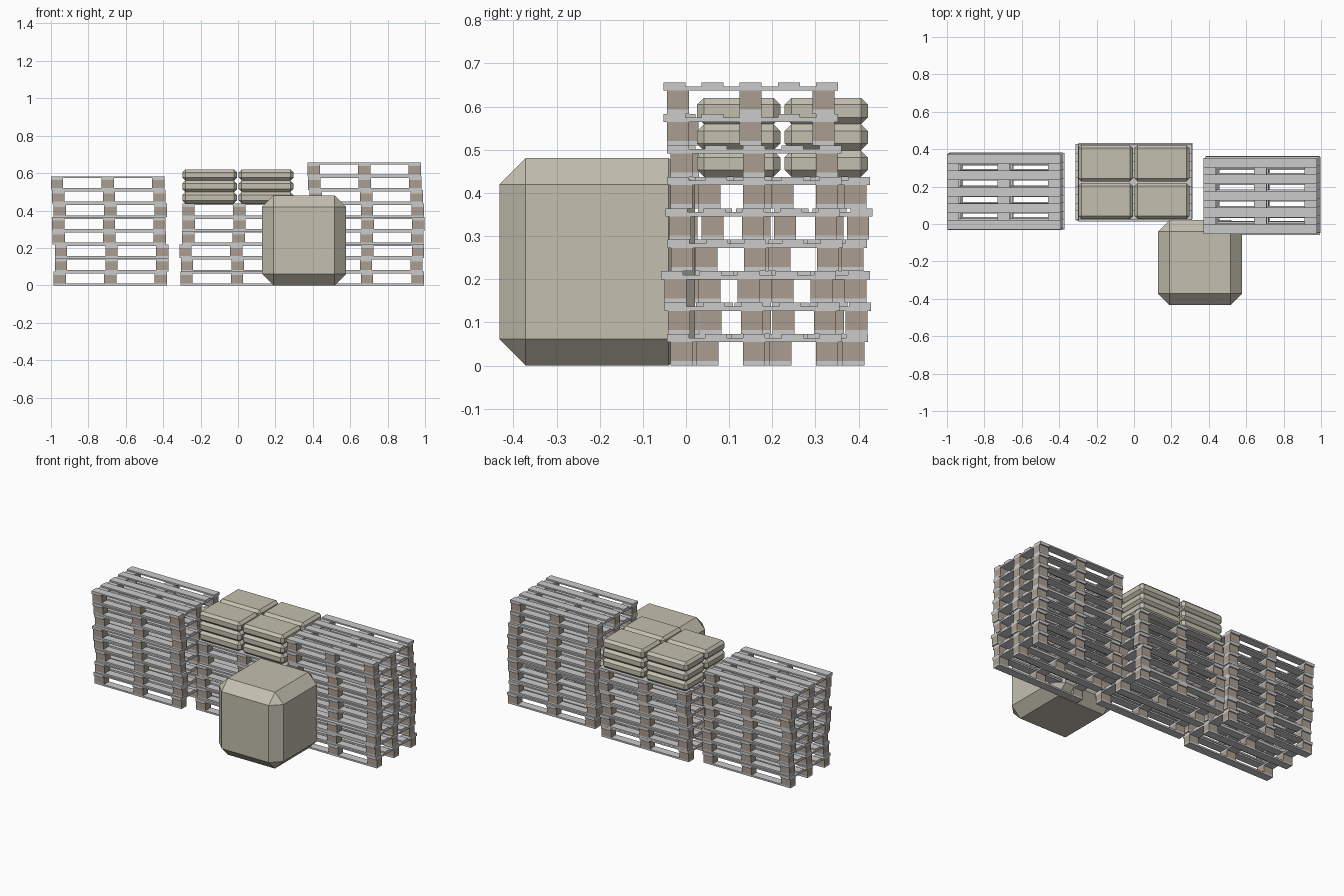
import bpy, bmesh
from mathutils import Matrix, Vector

if "Cube" in bpy.data.objects:
    bpy.data.objects.remove(bpy.data.objects["Cube"])


def material(name, rgb):
    m = bpy.data.materials.new(name)
    m.diffuse_color = (*rgb, 1)
    m.use_nodes = True
    m.node_tree.nodes["Principled BSDF"].inputs["Base Color"].default_value = m.diffuse_color
    return m


GREY_WOOD = material("grey_wood", (0.55, 0.54, 0.53))
BROWN_WOOD = material("brown_wood", (0.40, 0.34, 0.28))
SACK = material("sack_cloth", (0.55, 0.52, 0.43))


def add_box(bm, centre, size, mat=0):
    m = Matrix.Translation(Vector(centre)) @ Matrix.Diagonal((*size, 1))
    verts = bmesh.ops.create_cube(bm, size=1, matrix=m)["verts"]
    for f in {f for v in verts for f in v.link_faces}:
        f.material_index = mat


def to_mesh(bm, name, mats):
    me = bpy.data.meshes.new(name)
    bm.to_mesh(me)
    bm.free()
    for m in mats:
        me.materials.append(m)
    return me


def place(name, mesh, loc):
    ob = bpy.data.objects.new(name, mesh)
    ob.location = loc
    bpy.context.collection.objects.link(ob)


# Pallet: skids, blocks, cross boards, deck slats
L, W, H = 0.607, 0.405, 0.0729
BX, BY = 0.066, 0.051


def pallet_mesh():
    bm = bmesh.new()
    for j in (-1, 0, 1):
        y = j * 0.169
        add_box(bm, (0, y, 0.005), (L, BY, 0.010))
        for i in (-1, 0, 1):
            add_box(bm, (i * (L - BX) / 2, y, 0.032), (BX, BY, 0.044), 1)
    for i in (-1, 0, 1):
        add_box(bm, (i * (L - BX) / 2, 0, 0.059), (BX, W, 0.010))
    for j in range(-2, 3):
        add_box(bm, (0, j * (W - BY) / 4, (0.064 + H) / 2), (L, BY, H - 0.064))
    return to_mesh(bm, "pallet", [GREY_WOOD, BROWN_WOOD])


# Chamfered block, used for sacks and the large bale
def chamfered_mesh(name, size, chamfer):
    bm = bmesh.new()
    add_box(bm, (0, 0, size[2] / 2), size)
    bmesh.ops.bevel(bm, geom=bm.edges[:], offset=chamfer, segments=1,
                    affect='EDGES')
    return to_mesh(bm, name, [SACK])


# Three loosely stacked piles: pallet centres (x, y) from the ground up
stacks = {
    "left": [(-.683, .175), (-.676, .172), (-.676, .178), (-.688, .176),
             (-.690, .17), (-.683, .18), (-.690, .174), (-.697, .173)],
    "middle": [(-.005, .219), (-.002, .226), (-.010, .224),
               (.004, .217), (.008, .230), (.006, .224)],
    "right": [(.690, .158), (.684, .153), (.692, .145), (.688, .160),
              (.694, .155), (.690, .158), (.686, .158), (.678, .150),
              (.675, .150)],
}
pallet = pallet_mesh()
for side, centres in stacks.items():
    for k, (x, y) in enumerate(centres):
        place(f"{side}_pallet_{k + 1}", pallet, (x, y, k * H))

# Sacks on the middle pile: 2 x 2 x 3
sack = chamfered_mesh("sack", (0.292, 0.193, 0.061), 0.016)
for k in range(3):
    for x in (-0.152, 0.150):
        for y in (0.122, 0.325):
            place("sack", sack, (x, y, 6 * H + k * 0.061))

# Large bale in front
place("large_bale", chamfered_mesh("large_bale", (0.45, 0.453, 0.481), 0.061),
      (0.353, -0.206, 0))
